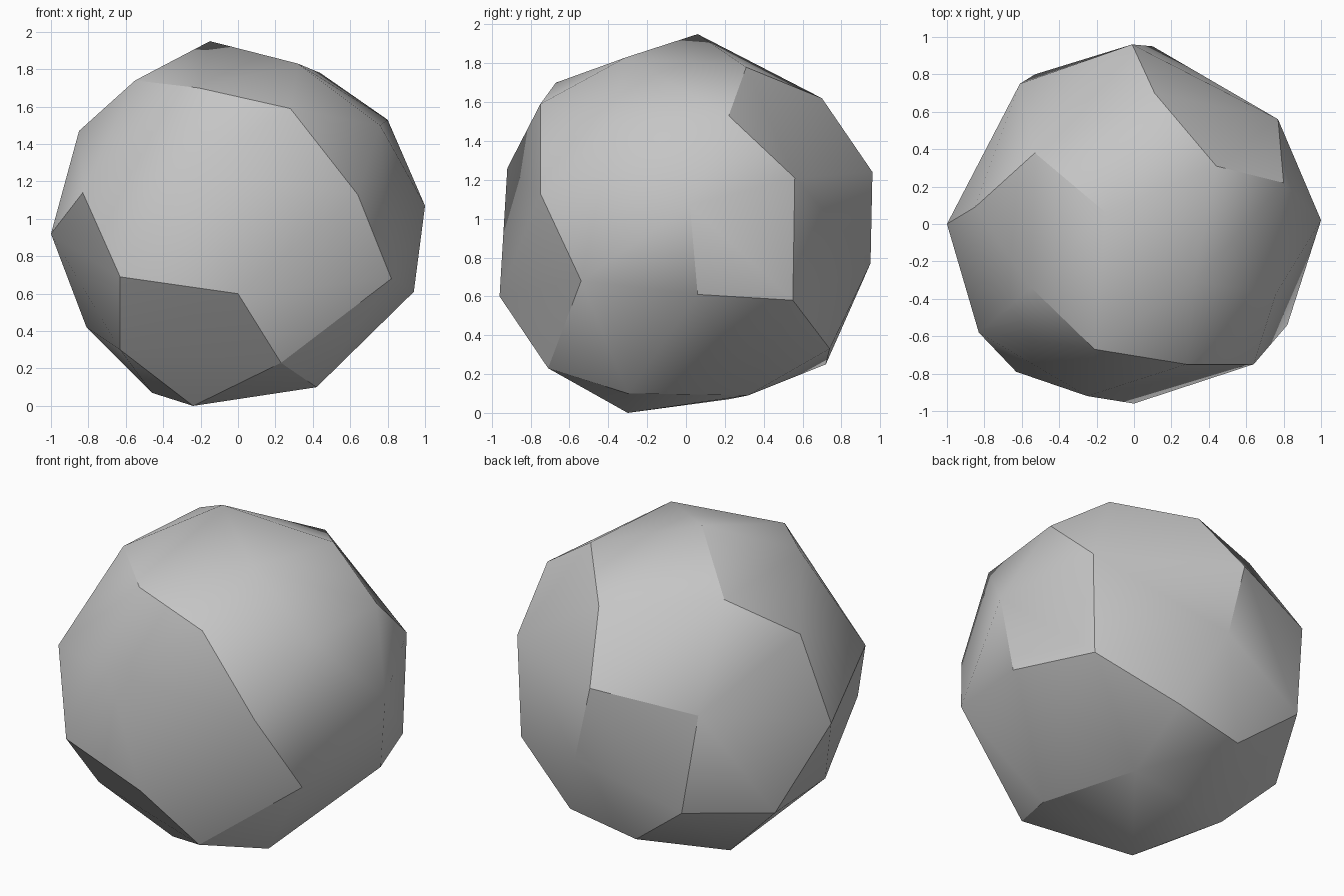
import bpy
import bmesh
import math

# Remove the default cube if it is present
default_cube = bpy.data.objects.get("Cube")
if default_cube:
    bpy.data.objects.remove(default_cube, do_unlink=True)

# Chiselled corners of the boulder, grouped in bands from top to bottom
crown = [(-.15, .06, 1.95), (.32, -.31, 1.83), (.44, .31, 1.78),
         (-.55, -.34, 1.74), (-.53, .38, 1.71), (-.21, -.67, 1.7)]
shoulder = [(.11, .7, 1.62), (.28, -.75, 1.59), (.8, .22, 1.53),
            (.76, -.37, 1.5), (-.85, .09, 1.47)]
upper_waist = [(-.25, -.92, 1.26), (-.01, .96, 1.24), (.77, .56, 1.21),
               (-.61, .75, 1.15), (-.83, -.58, 1.14), (.64, -.75, 1.13),
               (1, .02, 1.07)]
lower_waist = [(-1, 0, .92), (.1, .95, .77), (-.63, -.79, .69),
               (.82, -.54, .68), (.94, .06, .61), (0, -.96, .6),
               (.75, .55, .58), (-.53, .8, .54)]
foot = [(-.81, .28, .42), (.28, .74, .33), (-.63, -.47, .3),
        (-.16, .72, .25), (.23, -.71, .23)]
base = [(.42, -.3, .1), (.26, .32, .09), (-.46, .22, .07), (-.24, -.3, 0)]


def flat_colour(name, colour):
    """One plain material, the same in the viewport and in a render."""
    material = bpy.data.materials.new(name)
    material.use_nodes = True
    material.diffuse_color = colour
    shader = next(node for node in material.node_tree.nodes
                  if node.type == 'BSDF_PRINCIPLED')
    shader.inputs["Base Color"].default_value = colour
    return material


def hull_object(name, bands, material):
    """Wrap a convex skin around all the corners."""
    bm = bmesh.new()
    for band in bands:
        for corner in band:
            bm.verts.new(corner)
    bmesh.ops.convex_hull(bm, input=list(bm.verts), use_existing_faces=False)
    loose = [vert for vert in bm.verts if not vert.link_faces]
    bmesh.ops.delete(bm, geom=loose, context='VERTS')
    bmesh.ops.recalc_face_normals(bm, faces=list(bm.faces))
    mesh = bpy.data.meshes.new(name)
    bm.to_mesh(mesh)
    bm.free()
    mesh.materials.append(material)
    obj = bpy.data.objects.new(name, mesh)
    bpy.context.scene.collection.objects.link(obj)
    return obj


# Boulder: gentle edges are blended, steep ones stay crisp
stone_grey = flat_colour("stone_grey", (.56, .56, .56, 1))
boulder = hull_object(
    "boulder",
    [crown, shoulder, upper_waist, lower_waist, foot, base],
    stone_grey)
bpy.ops.object.select_all(action='DESELECT')
boulder.select_set(True)
bpy.context.view_layer.objects.active = boulder
bpy.ops.object.shade_smooth_by_angle(angle=math.radians(30))
